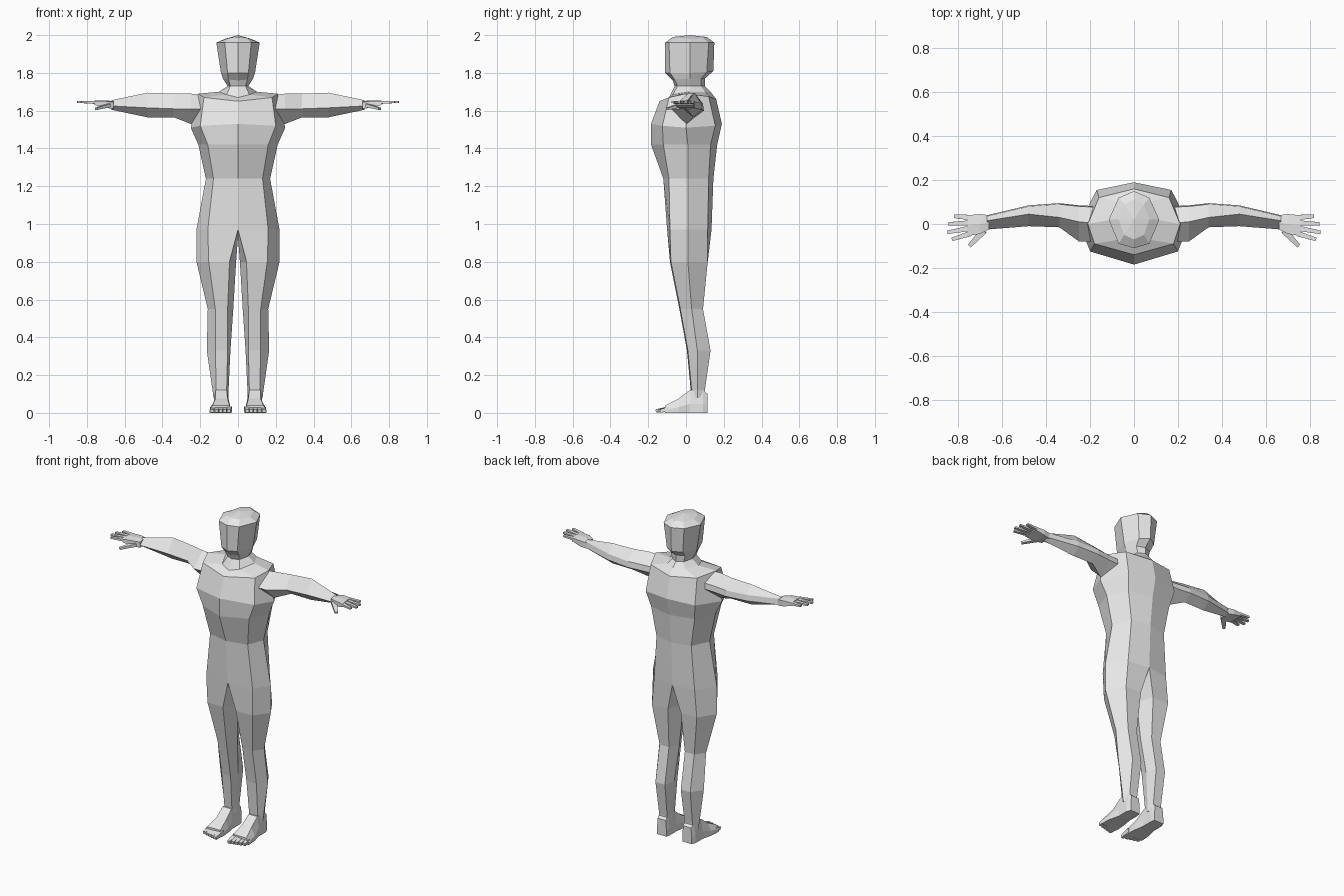
import bpy
import bmesh
from mathutils import Vector

if "Cube" in bpy.data.objects:
    bpy.data.objects.remove(bpy.data.objects["Cube"], do_unlink=True)

CM = 0.01  # all measures below are in hundredths of a unit

clay = bpy.data.materials.new("plain grey")
clay.use_nodes = True
GREY = (0.8, 0.8, 0.8, 1.0)
clay.diffuse_color = GREY
clay.node_tree.nodes["Principled BSDF"].inputs["Base Color"].default_value = GREY


def loft(bm, rings, closed=True, cap_start=False, cap_end=False):
    """Skin a row of cross-sections that all have the same number of points."""
    rows = [[bm.verts.new(Vector(p) * CM) for p in ring] for ring in rings]
    count = len(rows[0])
    for upper, lower in zip(rows, rows[1:]):
        for i in range(count if closed else count - 1):
            j = (i + 1) % count
            bm.faces.new((upper[i], upper[j], lower[j], lower[i]))
    if cap_start:
        bm.faces.new(rows[0])
    if cap_end:
        bm.faces.new(rows[-1])


def digit(bm, start, end, width_start, width_end, flat=0.6):
    """Tapered four-sided finger or toe."""
    start, end = Vector(start), Vector(end)
    along = (end - start).normalized()
    side = along.cross(Vector((0, 0, 1))).normalized()
    up = side.cross(along) * flat
    rings = []
    for centre, r in ((start, width_start), (end, width_end)):
        rings.append([centre + (side * a + up * b) * r
                      for a, b in ((-1, -1), (1, -1), (1, 1), (-1, 1))])
    loft(bm, rings, cap_start=True, cap_end=True)


def finish(bm, name, weld=True):
    """Turn one half into a mirrored, flat-shaded object."""
    if weld:
        bmesh.ops.remove_doubles(bm, verts=bm.verts[:], dist=0.0005)
    bmesh.ops.recalc_face_normals(bm, faces=bm.faces[:])
    mesh = bpy.data.meshes.new(name)
    bm.to_mesh(mesh)
    bm.free()
    mesh.materials.append(clay)
    obj = bpy.data.objects.new(name, mesh)
    bpy.context.collection.objects.link(obj)
    mirror = obj.modifiers.new("mirror", "MIRROR")
    mirror.use_clip = True
    return obj


def half_ring(z_front, z_side, z_back, front, fx, fy, sx, sy, bx, by, back):
    """Half of an eight-sided section, from front centre to back centre."""
    return [(0, front, z_front), (fx, fy, (z_front + z_side) / 2), (sx, sy, z_side),
            (bx, by, (z_back + z_side) / 2), (0, back, z_back)]


# Head and neck, from the crown down
head = [
    (200, 200, 200, 2, 0, 2, 0, 2, 0, 2, 2),
    (199, 198, 199, -7, 4.5, -5, 7, 2, 4.5, 9, 11),
    (196, 196, 196, -11, 7, -9, 11.5, 2, 7, 12, 15),
    (180, 180, 181, -11, 5.5, -8.5, 9, 2, 5.5, 11, 14.5),
    (176, 177, 177, -7, 5, -6, 8, 2, 5, 8, 10),
    (173, 173, 173, -6, 4, -4.5, 5.5, 2, 4, 8, 10),
    (167, 170, 170, -9, 6, -7, 10, 2, 6, 10, 13),
]
# Shoulders, chest, waist and hips
torso = [
    (165, 169, 166, -14, 18, -9, 21, 0, 16, 12, 16),
    (153, 151, 153, -18.5, 20, -12.5, 25, 0, 17, 15.5, 19),
    (142, 142, 142, -18.5, 16, -12, 21, 1, 15, 13, 16.5),
    (124, 124, 124, -12, 13, -9, 17, 1, 12, 12, 14.5),
    (97, 97, 97, -10, 16, -8.5, 22, 1, 14, 11.5, 13.5),
]
trunk = [half_ring(*row) for row in head + torso]


def leg_ring(z, inner, ix, ox, outer, front, mid, back):
    """Six-sided leg section."""
    return [(ix, front, z), (ox, front + 0.5, z), (outer, mid, z),
            (ox, back, z), (ix, back, z), (inner, mid, z)]


# Legs carry on from the hip section, closed by the crotch point
legs = [trunk[-1] + [(0, 2, 93)]]
legs += [leg_ring(*row) for row in (
    (80, 1, 4.5, 15.5, 22, -8.5, 1, 11.5),
    (55, 2.5, 5.5, 12, 16, -3.5, 3, 9),
    (33, 4, 5.5, 12, 16.5, 0.5, 6, 13),
    (12, 5, 6, 11.5, 13.5, 2.5, 6, 10),
    (8, 5, 6, 11.5, 13, 2.5, 6, 10),
)]
bm = bmesh.new()
loft(bm, trunk, closed=False)
loft(bm, legs, cap_end=True)
finish(bm, "body")


# Arms, from inside the shoulder to the wrist
def arm_ring(x, top, ridge, front, mid, back, bottom):
    return [(x, ridge, top), (x, front, mid), (x, (front + back) / 2, bottom),
            (x, back, mid - 1), (x, back - 0.5, mid + 2.5)]


bm = bmesh.new()
loft(bm, [arm_ring(*row) for row in (
    (14, 168, 0, -8, 161, 8, 153),
    (25, 169, 1, -8, 161, 8.5, 153),
    (34, 169, 3, -1.5, 161, 9.5, 156.5),
    (48, 169.5, 4.5, -1, 161.5, 8.5, 156.5),
    (67, 165.5, 1.5, -2.5, 162.5, 4, 160.5),
)], cap_start=True, cap_end=True)
finish(bm, "arms")


# Hands: palm, four fingers and a thumb
def palm_ring(x, front, back, low, high):
    return [(x, front, low), (x, back, low), (x, back, high - 0.5),
            (x, (front + back) / 2, high), (x, front, high - 0.5)]


bm = bmesh.new()
loft(bm, [palm_ring(*row) for row in (
    (66, -2.5, 4, 161, 165),
    (70, -4.5, 4.5, 161.5, 165.5),
    (76, -5.5, 4, 163, 165.5),
)], cap_start=True, cap_end=True)
for base, tip_x, tip_y in ((3, 82, 3.5), (0.5, 84.5, 0), (-2, 85, -3.8), (-4.5, 83, -7)):
    digit(bm, (75, base, 164.3), (tip_x, tip_y, 164.6), 1.2, 0.8)
digit(bm, (68.5, -3, 162.8), (75, -10, 161), 1.6, 0.9)
finish(bm, "hands", weld=False)


# Feet: heel to ball, then five toes
def foot_ring(y, inner, outer, top, top_in, top_out):
    return [(inner, y, 0), (outer, y, 0), (outer, y, top * 0.4),
            (top_out, y, top), (top_in, y, top), (inner, y, top * 0.4)]


bm = bmesh.new()
loft(bm, [foot_ring(*row) for row in (
    (11.5, 5.5, 12, 10, 6, 11.5),
    (9, 5, 13, 12, 6, 12),
    (2, 5, 13, 12, 6, 12),
    (-4, 4, 14.5, 7.5, 5.5, 12),
    (-11, 3.5, 15, 4, 4.5, 13.5),
)], cap_start=True, cap_end=True)
for i in range(5):
    x = 4.8 + 2.2 * i
    digit(bm, (x, -9, 2), (x, -16 + 0.6 * i, 1), 1.5 - 0.1 * i, 0.9, flat=1)
finish(bm, "feet", weld=False)
